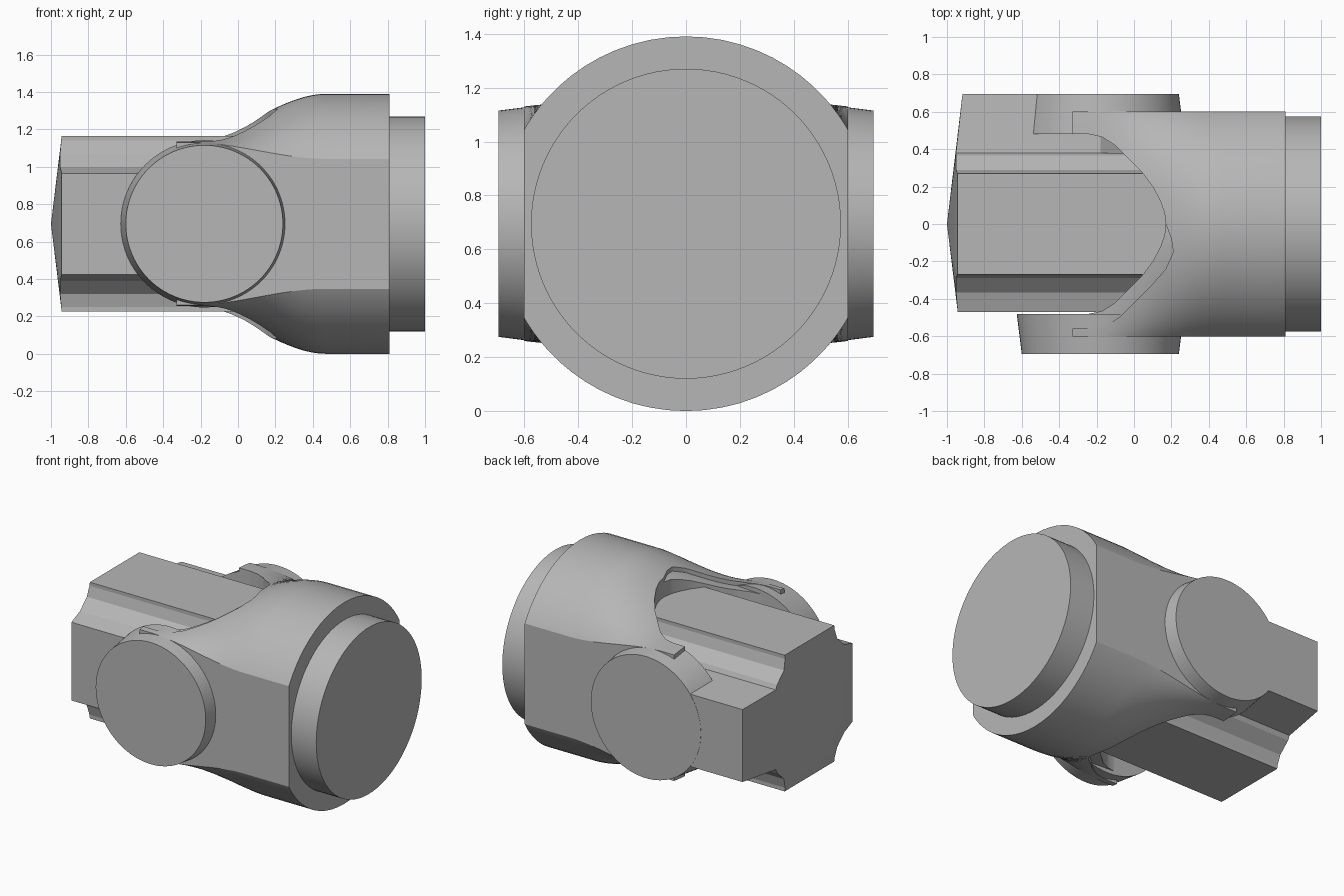
import bpy, bmesh, math
from mathutils import Vector, Matrix

if "Cube" in bpy.data.objects:
    bpy.data.objects.remove(bpy.data.objects["Cube"], do_unlink=True)

CZ = 0.695  # height of the main axis
RAD = 0.695

grey = bpy.data.materials.new("plain_grey")
grey.use_nodes = True
COL = (0.47, 0.47, 0.47, 1)
grey.diffuse_color = COL
grey.node_tree.nodes["Principled BSDF"].inputs["Base Color"].default_value = COL


def finish(name, bm):
    bmesh.ops.recalc_face_normals(bm, faces=bm.faces)
    me = bpy.data.meshes.new(name)
    bm.to_mesh(me)
    bm.free()
    me.materials.append(grey)
    ob = bpy.data.objects.new(name, me)
    bpy.context.collection.objects.link(ob)
    return ob


def activate(ob):
    bpy.ops.object.select_all(action='DESELECT')
    ob.select_set(True)
    bpy.context.view_layer.objects.active = ob


def smooth(ob, angle=30):
    activate(ob)
    bpy.ops.object.shade_smooth_by_angle(angle=math.radians(angle))


def loft(name, rings):
    bm = bmesh.new()
    loops = [[bm.verts.new(p) for p in ring] for ring in rings]
    n = len(loops[0])
    for a, b in zip(loops, loops[1:]):
        for i in range(n):
            j = (i + 1) % n
            bm.faces.new((a[i], a[j], b[j], b[i]))
    bm.faces.new(loops[0])
    bm.faces.new(loops[-1])
    return finish(name, bm)


def cone(name, r1, r2, depth, matrix):
    bm = bmesh.new()
    bmesh.ops.create_cone(bm, cap_ends=True, segments=96, radius1=r1,
                          radius2=r2, depth=depth, matrix=matrix)
    ob = finish(name, bm)
    smooth(ob)
    return ob


# Yoke body: a flattened cylinder blending into a flat fork
def yoke(name, inset):
    half_w = 0.602 - inset * 0.2
    ys = [half_w * math.sin(math.pi / 2 * (i / 14 - 1)) for i in range(29)]
    xs = [-0.33 + inset * 0.2 + 0.04 * i for i in range(21)] + [0.81 - inset * 0.2]
    rings = []
    for x in xs:
        u = min(1, max(0, (0.47 - x) / 0.72))
        t = u * u * (3 - 2 * u)
        top = []
        for y in ys:
            round_z = math.sqrt(RAD ** 2 - y * y)
            flat_z = 0.455 - 0.02 * (y / 0.6) ** 4
            top.append((y, round_z * (1 - t) + flat_z * t - inset))
        rings.append([(x, y, CZ + z) for y, z in top] +
                     [(x, y, CZ - z) for y, z in reversed(top)])
    return loft(name, rings)


# Slot outlines, one per side, from the open end to the rounded end
SLOT = [(-0.8, 0.48), (-0.24, 0.48), (-0.17, 0.465), (-0.1, 0.42), (0.04, 0.28),
        (0.1, 0.2), (0.14, 0.125), (0.163, 0.06), (0.17, 0)]
LIP = [(-0.8, 0.56), (-0.22, 0.56), (-0.15, 0.545), (-0.08, 0.5), (0.1, 0.32),
       (0.17, 0.24), (0.21, 0.15), (0.2, 0.08)]


def cut_slot(ob, near):
    outline = [(x, -y) for x, y in near] + list(reversed(SLOT))
    if near is SLOT:
        outline.pop(len(near))
    cutter = loft("slot_cutter", [[(x, y, z) for x, y in outline] for z in (-0.5, 2)])
    cutter.hide_render = True
    mod = ob.modifiers.new("slot", 'BOOLEAN')
    mod.operation = 'DIFFERENCE'
    mod.solver = 'EXACT'
    mod.object = cutter
    activate(ob)
    bpy.ops.object.modifier_apply(modifier=mod.name)
    bpy.data.objects.remove(cutter, do_unlink=True)
    smooth(ob)


cut_slot(yoke("yoke_body", 0), LIP)
cut_slot(yoke("yoke_inner_lip", 0.03), SLOT)

# End disc
cone("end_disc", 0.575, 0.575, 0.25,
     Matrix.Translation((0.875, 0, CZ)) @ Matrix.Rotation(math.pi / 2, 4, 'Y'))

# Side bosses with a slight taper
for side, label in ((-1, "front"), (1, "back")):
    direction = Vector((0, side, 0)).to_track_quat('Z', 'Y').to_matrix().to_4x4()
    cone(label + "_boss", 0.447, 0.42, 0.215,
         Matrix.Translation((-0.18, side * 0.5875, CZ)) @ direction)

# Stepped block between the fork arms, with a long ledge towards the back
STEPS = [(0.27, 0.47), (0.27, 0.445), (0.29, 0.375), (0.365, 0.305)]
upper = ([(-0.47, 0.27)] + [(-y, z) for y, z in reversed(STEPS)] +
         STEPS + [(0.38, 0.275), (0.694, 0.25)])
section = upper + [(y, -z) for y, z in reversed(upper)]


def tip(y, z):
    return -1 + 0.13 * max(0, math.hypot(y, z) - 0.1)


bm = bmesh.new()
outer = [bm.verts.new((tip(y, z), y, CZ + z)) for y, z in section]
# The ledge stops under the back boss, the rest runs into the yoke
inner = [bm.verts.new((-0.18 if y > 0.37 else 0.3, y, CZ + z)) for y, z in section]
centre = bm.verts.new((-1, 0, CZ))
back = bm.verts.new((0.3, 0, CZ))
for i in range(len(section)):
    j = (i + 1) % len(section)
    bm.faces.new((outer[i], outer[j], inner[j], inner[i]))
    bm.faces.new((outer[j], outer[i], centre))
    bm.faces.new((inner[i], inner[j], back))
block = finish("stepped_block", bm)
smooth(block, 12)
